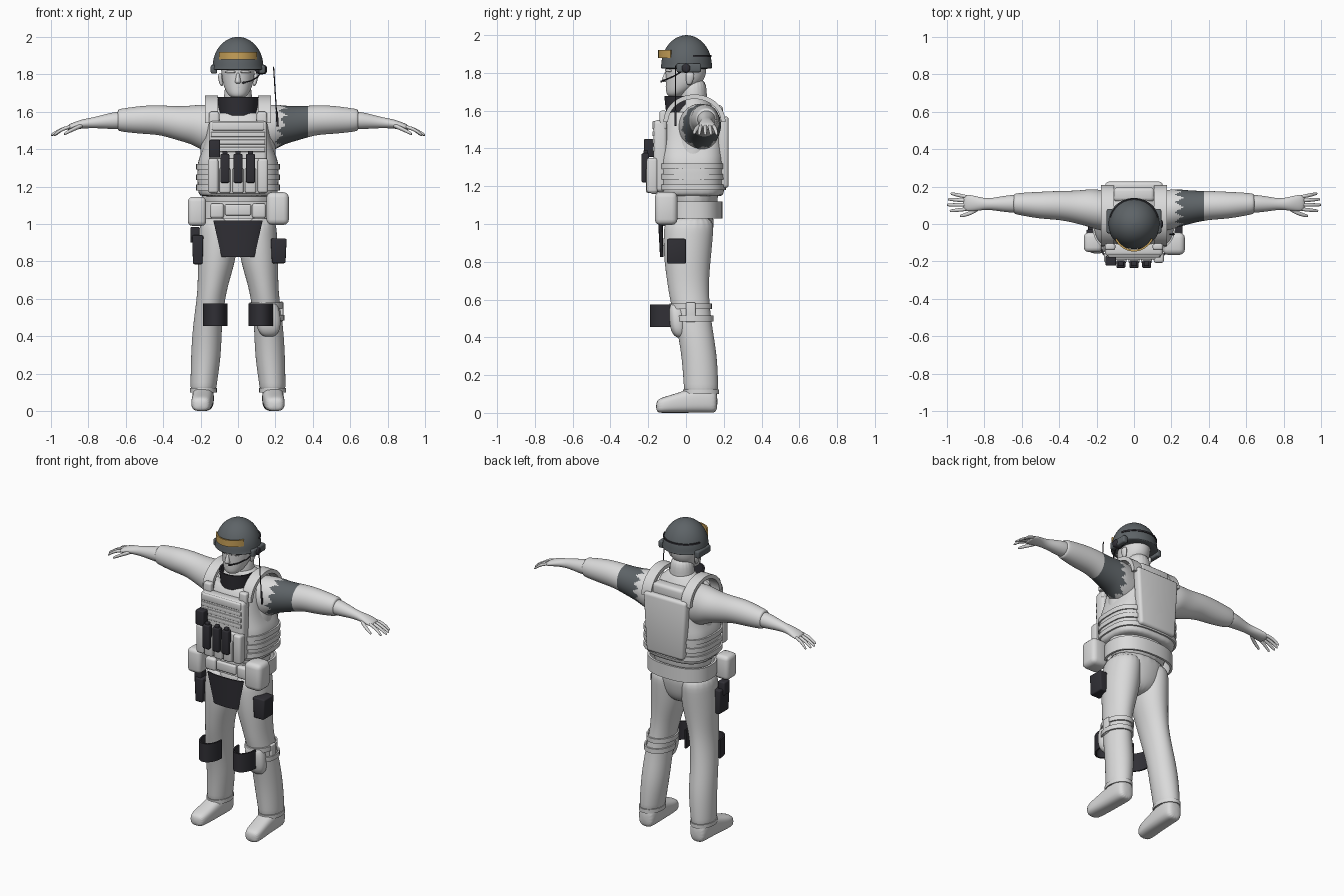
import bpy, bmesh, math
from math import radians, sin, cos, atan2, pi

cube = bpy.data.objects.get("Cube")
if cube:
    bpy.data.objects.remove(cube)


def material(name, *rgb):
    mat = bpy.data.materials.new(name)
    mat.use_nodes = True
    mat.diffuse_color = (*rgb, 1)
    mat.node_tree.nodes["Principled BSDF"].inputs["Base Color"].default_value = (*rgb, 1)
    return mat


GREY = material("light_grey", .7, .7, .7)
SLATE = material("slate_grey", .11, .125, .135)
BLACK = material("soft_black", .03, .029, .036)
GOLD = material("amber_gold", .58, .36, .1)


def place(axis, t, a, b):
    return {"x": (t, a, b), "y": (a, t, b), "z": (a, b, t)}[axis]


def finish(name, bm, mat, mirror=False, subdivide=0, sharp=True):
    bmesh.ops.recalc_face_normals(bm, faces=bm.faces[:])
    mesh = bpy.data.meshes.new(name)
    bm.to_mesh(mesh)
    bm.free()
    mesh.materials.append(mat)
    mesh.shade_smooth()
    if sharp:
        mesh.set_sharp_from_angle(angle=radians(40))
    obj = bpy.data.objects.new(name, mesh)
    bpy.context.collection.objects.link(obj)
    if subdivide:
        mod = obj.modifiers.new("Smooth", "SUBSURF")
        mod.levels = mod.render_levels = subdivide
    if mirror:
        obj.modifiers.new("Mirror", "MIRROR").use_mirror_merge = False
    return obj


def ring_point(angle, power):
    """Unit superellipse; power 2 is a circle, more is boxier."""
    c, s = cos(angle), sin(angle)
    return (math.copysign(abs(c) ** (2 / power), c), math.copysign(abs(s) ** (2 / power), s))


def loft(name, axis, stations, mat=GREY, sides=20, power=2, mirror=False, subdivide=2, side=1):
    """Skin over rings given as (position, centre a, centre b, radius a, radius b)."""
    bm = bmesh.new()
    rings = []
    for t, a, b, ra, rb in stations:
        ring = []
        for i in range(sides):
            u, v = ring_point(2 * pi * i / sides, power)
            x, y, z = place(axis, t, a + ra * u, b + rb * v)
            ring.append(bm.verts.new((x * side, y, z)))
        rings.append(ring)
    for low, high in zip(rings, rings[1:]):
        for i in range(sides):
            j = (i + 1) % sides
            bm.faces.new((low[i], low[j], high[j], high[i]))
    bm.faces.new(rings[0])
    bm.faces.new(rings[-1])
    return finish(name, bm, mat, mirror, subdivide, sharp=False)


def arc(name, axis, lo, hi, centre, radii, span, mat=GREY, thick=.01, taper=1, power=2, mirror=False, steps=24):
    """Curved plate of given thickness; taper scales its low edge."""
    bm = bmesh.new()
    closed = span[1] - span[0] >= 360
    rows = []
    for i in range(steps if closed else steps + 1):
        u, v = ring_point(radians(span[0] + (span[1] - span[0]) * i / steps), power)
        row = []
        for t, grow, k in ((lo, 0, taper), (hi, 0, 1), (hi, thick, 1), (lo, thick, taper)):
            a = centre[0] + (radii[0] * k + grow) * u
            b = centre[1] + (radii[1] * k + grow) * v
            row.append(bm.verts.new(place(axis, t, a, b)))
        rows.append(row)
    pairs = list(zip(rows, rows[1:]))
    if closed:
        pairs.append((rows[-1], rows[0]))
    else:
        bm.faces.new(rows[0])
        bm.faces.new(rows[-1])
    for p, q in pairs:
        for k in range(4):
            n = (k + 1) % 4
            bm.faces.new((p[k], p[n], q[n], q[k]))
    return finish(name, bm, mat, mirror)


def box(name, xs, ys, zs, mat=GREY, bevel=.01, mirror=False, bottom=1):
    """Rounded box between limits; bottom scales the lower end's width."""
    bm = bmesh.new()
    bmesh.ops.create_cube(bm, size=1)
    for v in bm.verts:
        k = bottom if v.co.z < 0 else 1
        v.co = [sum(lim) / 2 + c * f * (lim[1] - lim[0])
                for lim, c, f in zip((xs, ys, zs), v.co, (k, 1, 1))]
    bmesh.ops.bevel(bm, geom=bm.edges[:], offset=bevel, segments=3, profile=.5, affect="EDGES")
    return finish(name, bm, mat, mirror)


def tube(name, points, radius, mat=BLACK):
    curve = bpy.data.curves.new(name, "CURVE")
    curve.dimensions = "3D"
    curve.bevel_depth = radius
    curve.bevel_resolution = 2
    curve.use_fill_caps = True
    spline = curve.splines.new("POLY")
    spline.points.add(len(points) - 1)
    for p, co in zip(spline.points, points):
        p.co = (*co, 1)
    curve.materials.append(mat)
    bpy.context.collection.objects.link(bpy.data.objects.new(name, curve))


# Trousers and boots
loft("trouser_leg", "z", [
    (.1, .185, .08, .068, .09), (.13, .185, .08, .07, .092), (.3, .17, .072, .082, .095),
    (.45, .165, .045, .078, .095), (.6, .145, .018, .076, .105), (.7, .13, .01, .085, .112),
    (.82, .112, .007, .105, .126), (.95, .105, .012, .105, .134), (1.05, .1, .02, .1, .13)], mirror=True)
loft("pelvis", "z", [(.83, 0, .01, .06, .07), (.88, 0, .015, .15, .11), (.96, 0, .02, .195, .125),
                     (1.08, 0, .03, .2, .13)])
loft("boot", "y", [
    (-.16, .198, .034, .04, .034), (-.12, .197, .042, .056, .042), (-.03, .19, .055, .056, .055),
    (.05, .187, .07, .058, .07), (.13, .185, .07, .058, .07), (.168, .185, .06, .045, .06)],
    power=2.8, mirror=True)
arc("trouser_hem", "z", .1, .125, (.185, .08), (.066, .09), (0, 360), mirror=True, thick=.006)

# Shirt, arms and hands
loft("shirt", "z", [(1, 0, .035, .19, .13), (1.2, 0, .035, .2, .14), (1.4, 0, .035, .205, .14),
                    (1.52, 0, .045, .2, .13), (1.6, 0, .05, .17, .105), (1.65, 0, .045, .11, .08),
                    (1.69, 0, .035, .07, .065)])
sleeve = [(.08, .06, 1.5, .11, .13), (.16, .07, 1.51, .11, .13), (.21, .08, 1.52, .108, .118),
          (.25, .086, 1.53, .1, .104), (.3, .09, 1.535, .09, .095), (.36, .096, 1.545, .082, .087),
          (.42, .1, 1.555, .077, .08), (.5, .1, 1.557, .073, .077), (.58, .105, 1.555, .064, .068),
          (.635, .108, 1.555, .056, .06), (.645, .108, 1.555, .05, .054)]
loft("right_sleeve", "x", sleeve, side=-1)
left = loft("left_sleeve", "x", sleeve)

# Torn dark patch on the left sleeve, with a jagged inner edge
dense = bpy.data.meshes.new_from_object(left.evaluated_get(bpy.context.evaluated_depsgraph_get()))
left.modifiers.clear()
left.data = dense
dense.materials.append(SLATE)
for face in dense.polygons:
    x, y, z = face.center
    turn = atan2(z - 1.53, y - .09)
    tooth = abs((turn * 12 / (2 * pi)) % 1 - .5)
    start = .24 + .08 * (tooth - .25) - .035 * max(0, -sin(turn))
    if start < x < .38:
        face.material_index = 1

loft("forearm", "x", [(.6, .108, 1.555, .05, .05), (.66, .108, 1.552, .048, .047),
                      (.72, .107, 1.547, .039, .037), (.78, .106, 1.54, .029, .028),
                      (.83, .108, 1.535, .037, .025), (.88, .112, 1.523, .046, .02),
                      (.915, .113, 1.512, .043, .014)], mirror=True)
for finger, root, tip, reach in (("index", .08, .07, .985), ("middle", .102, .102, 1),
                                 ("ring", .124, .132, .995), ("little", .145, .162, .98)):
    loft(finger + "_finger", "x", [(.885, root, 1.522, .011, .011), (.94, (root + tip) / 2, 1.508, .011, .011),
                                   (reach - .01, tip, 1.48, .009, .009), (reach, tip, 1.474, .006, .006)],
         sides=8, mirror=True)
loft("thumb", "x", [(.82, .09, 1.53, .014, .014), (.87, .058, 1.512, .013, .013),
                    (.92, .044, 1.485, .01, .01), (.93, .043, 1.48, .006, .006)], sides=8, mirror=True)

# Head and face
loft("neck", "z", [(1.56, 0, .045, .09, .075), (1.66, 0, .04, .075, .07), (1.78, 0, .04, .072, .072)])
loft("head", "z", [(1.672, 0, -.06, .03, .03), (1.69, 0, -.05, .055, .056), (1.73, 0, -.018, .076, .09),
                   (1.78, 0, 0, .088, .109), (1.86, 0, 0, .094, .112), (1.93, 0, 0, .07, .08)])
loft("nose", "z", [(1.75, 0, -.106, .016, .016), (1.76, 0, -.11, .018, .022), (1.79, 0, -.105, .01, .014),
                   (1.81, 0, -.1, .009, .011)], sides=10)
loft("brow", "x", [(.012, -.106, 1.812, .008, .007), (.04, -.1, 1.815, .01, .008),
                   (.07, -.078, 1.81, .008, .007)], sides=10, mirror=True)
loft("lips", "x", [(-.03, -.092, 1.728, .004, .004), (0, -.104, 1.73, .01, .009),
                   (.03, -.092, 1.728, .004, .004)], sides=10)
loft("ear", "z", [(1.735, .086, .015, .008, .012), (1.76, .092, .02, .011, .02),
                  (1.79, .096, .022, .013, .025), (1.805, .094, .02, .008, .016)], sides=12, mirror=True)

# Helmet, goggles and headset
dome = [(1.838 + .162 * sin(a), 0, .003, .138 * cos(a), .136 * cos(a))
        for a in (radians(d) for d in range(0, 90, 11))]
loft("helmet", "z", [(1.82, 0, .003, .142, .138), (1.828, 0, .003, .142, .138)] + dome, SLATE, sides=24)
box("helmet_ear_flap", (.112, .146), (-.05, .08), (1.803, 1.85), SLATE, mirror=True)
arc("goggles", "z", 1.878, 1.92, (0, 0), (.112, .137), (-146, -34), GOLD)
arc("helmet_band", "z", 1.885, 1.895, (0, .003), (.128, .127), (15, 165), BLACK, thick=.006)
loft("headset_cup", "x", [(.09, 0, 1.825, .02, .02), (.115, 0, 1.825, .028, .028),
                          (.148, 0, 1.825, .026, .026), (.155, 0, 1.825, .015, .015)], BLACK, sides=12)
tube("microphone_boom", [(.125, -.01, 1.815), (.105, -.06, 1.785), (.07, -.105, 1.765), (.035, -.13, 1.756)], .004)
loft("microphone", "x", [(.02, -.132, 1.754, .007, .007), (.045, -.128, 1.756, .007, .007)], BLACK, sides=8)
tube("antenna", [(.208, -.055, 1.56), (.19, -.055, 1.84)], .003)
tube("antenna_base", [(.212, -.055, 1.52), (.207, -.055, 1.6)], .006)

# Armoured vest
loft("vest", "z", [(1.145, 0, .03, .2, .165), (1.155, 0, .03, .215, .172), (1.32, 0, .03, .222, .178),
                   (1.37, 0, .03, .2, .176), (1.45, 0, .032, .175, .17), (1.54, 0, .035, .163, .16),
                   (1.59, 0, .045, .15, .14), (1.595, 0, .045, .14, .13)], power=3, sides=32)
for z in (1.18, 1.235, 1.29):
    arc("vest_webbing", "z", z, z + .03, (0, .03), (.214, .172), (0, 360), thick=.01, power=3, steps=48)
box("front_plate", (-.155, .155), (-.172, -.1), (1.17, 1.55), bevel=.02)
for z in (1.385, 1.425, 1.465):
    box("chest_webbing", (-.145, .145), (-.178, -.165), (z, z + .026), bevel=.004)
box("chest_flap", (-.14, .14), (-.178, -.15), (1.5, 1.545), bevel=.008)
box("back_plate", (-.155, .155), (.17, .226), (1.19, 1.57), bevel=.018, bottom=.85)
box("back_collar_panel", (-.11, .11), (.12, .195), (1.54, 1.63), bevel=.02)
arc("shoulder_strap", "x", .108, .175, (.045, 1.54), (.14, .122), (0, 180), thick=.024, mirror=True)
box("strap_buckle", (.1, .155), (-.14, -.1), (1.5, 1.6), bevel=.012, mirror=True)
arc("collar", "z", 1.58, 1.677, (0, 0), (.1, .105), (-178, -2), BLACK, taper=.9)

# Chest pouches and magazines
box("pouch_panel", (-.15, .15), (-.19, -.15), (1.16, 1.35))
box("side_pouch", (.105, .16), (-.208, -.15), (1.165, 1.35), bevel=.014, mirror=True)
for x in (-.07, 0, .067):
    box("magazine_pouch", (x - .029, x + .029), (-.212, -.17), (1.165, 1.3))
    box("magazine", (x - .024, x + .024), (-.235, -.195), (1.22, 1.375), BLACK, .008)
    box("magazine_tab", (x - .014, x + .014), (-.225, -.2), (1.36, 1.39), BLACK, .005)
box("radio", (-.152, -.095), (-.222, -.17), (1.355, 1.45), BLACK, .006)

# Belt, hip pouches and groin flap
arc("belt", "z", 1.03, 1.12, (0, .04), (.2, .14), (0, 360), thick=.014, power=2.4, steps=48)
box("belt_buckle", (-.07, .07), (-.13, -.09), (1.045, 1.105))
box("belt_pouch", (.075, .15), (-.13, -.06), (1.03, 1.11), bevel=.015, mirror=True)
box("left_hip_pouch", (.152, .272), (-.165, -.045), (.995, 1.17), bevel=.03)
box("right_hip_pouch", (-.268, -.17), (-.15, -.045), (.99, 1.145), bevel=.025)
arc("groin_flap", "z", .825, 1.02, (0, -.11), (.14, .03), (-153, -27), BLACK, taper=.65, thick=.008)

# Thigh holsters
box("left_thigh_holster", (.175, .26), (-.1, 0), (.79, .922), BLACK, .008, bottom=.85)
box("right_thigh_holster", (-.245, -.185), (-.1, 0), (.785, .94), BLACK, .008, bottom=.85)
box("right_holster_grip", (-.255, -.205), (-.09, -.03), (.9, .985), BLACK, .008)

# Knee guards
arc("knee_cup", "z", .455, .575, (.122, -.09), (.055, .09), (-185, 5), BLACK, mirror=True)
loft("left_knee_pad", "z", [(.395, .165, -.03, .03, .02), (.43, .165, -.04, .062, .042),
                            (.5, .16, -.045, .07, .046), (.56, .155, -.05, .062, .042),
                            (.585, .155, -.05, .04, .03)], power=2.5)
arc("lower_knee_strap", "z", .485, .515, (.16, .037), (.078, .098), (0, 360))
arc("upper_knee_strap", "z", .55, .58, (.15, .025), (.079, .103), (0, 360))
box("knee_strap_buckle", (.222, .242), (.0, .05), (.48, .585), bevel=.006)
